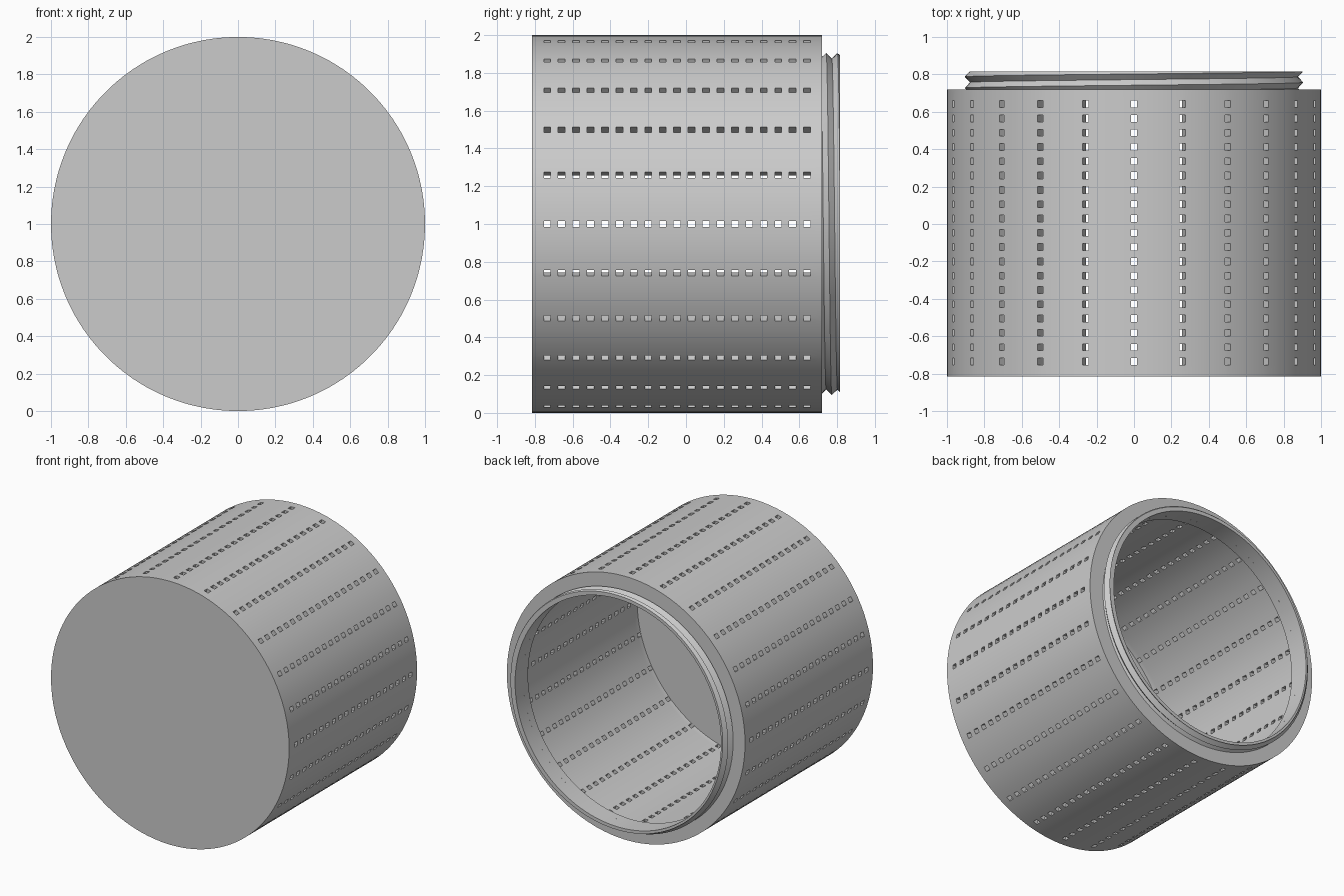
import bpy
import bmesh
from math import cos, sin, pi, radians

cube = bpy.data.objects.get("Cube")
if cube:
    bpy.data.objects.remove(cube, do_unlink=True)

FRONT, SHOULDER, TIP = -0.815, 0.72, 0.815
BORE, WALL = 0.865, 0.06
ROWS, HOLES = 24, 19

grey = bpy.data.materials.new("light_grey")
grey.use_nodes = True
tone = (0.6, 0.6, 0.6, 1)
grey.diffuse_color = tone
grey.node_tree.nodes["Principled BSDF"].inputs["Base Color"].default_value = tone


def lathe(name, angles, profile, is_hole=lambda i, j: False, thickness=0):
    """Sweep profile(angle) -> [(radius, y)] around the y axis, leaving holes open."""
    bm = bmesh.new()
    columns = [[bm.verts.new((r * cos(a), y, 1 - r * sin(a))) for r, y in profile(a)]
               for a in angles]
    for i, col in enumerate(columns):
        nxt = columns[(i + 1) % len(columns)]
        for j in range(len(col) - 1):
            if not is_hole(i, j):
                bm.faces.new((col[j], col[j + 1], nxt[j + 1], nxt[j]))
    bmesh.ops.remove_doubles(bm, verts=bm.verts, dist=1e-5)
    bmesh.ops.recalc_face_normals(bm, faces=bm.faces)
    mesh = bpy.data.meshes.new(name)
    bm.to_mesh(mesh)
    bm.free()
    mesh.materials.append(grey)
    obj = bpy.data.objects.new(name, mesh)
    bpy.context.collection.objects.link(obj)
    bpy.ops.object.select_all(action="DESELECT")
    obj.select_set(True)
    bpy.context.view_layer.objects.active = obj
    if thickness:
        mod = obj.modifiers.new("wall", "SOLIDIFY")
        mod.thickness = thickness
        mod.offset = -1
        mod.use_even_offset = True
        bpy.ops.object.modifier_apply(modifier=mod.name)
    bpy.ops.object.shade_smooth_by_angle(angle=radians(30))
    return obj


# Perforated drum: closed front, open back, rows of small square holes
half_angle, half_width = 0.017, 0.018
pitch_angle = 2 * pi / ROWS
SPLIT = 4
gap = (pitch_angle - 2 * half_angle) / SPLIT
drum_angles = []
for row in range(ROWS):
    start = row * pitch_angle
    drum_angles.append(start - half_angle)
    drum_angles += [start + half_angle + gap * k for k in range(SPLIT)]

first, last = -0.735, 0.641
step = (last - first) / (HOLES - 1)
drum_profile = [(0, FRONT), (1, FRONT)]
for h in range(HOLES):
    mid = first + h * step
    drum_profile += [(1, mid - half_width), (1, mid + half_width)]
drum_profile += [(1, SHOULDER), (BORE, SHOULDER)]


def drum_hole(i, j):
    return i % (SPLIT + 1) == 0 and j % 2 == 0 and 2 <= j <= 2 * HOLES


lathe("perforated_drum", drum_angles, lambda a: drum_profile, drum_hole, WALL)

# Threaded neck: a single helical ridge clipped at the shoulder and the tip
CREST, VALLEY, LEAD, PHASE = 0.905, 0.877, 0.06, 0.757
BASE = SHOULDER - 0.005


def neck_profile(a):
    shift = PHASE + LEAD * a / (2 * pi)
    points = [(BORE, BASE)]
    for k in range(-6, 7):
        y = min(max(shift + k * LEAD / 2, BASE), TIP)
        turn = ((y - shift) / LEAD) % 1
        depth = 1 - abs(2 * turn - 1)
        points.append((CREST - (CREST - VALLEY) * depth, y))
    return points + [(BORE, TIP), (BORE, BASE)]


lathe("threaded_neck", [2 * pi * i / 120 for i in range(120)], lambda a: neck_profile(a),
      # the ridge advances one turn per lap, so the seam is stitched separately
      lambda i, j: i == 119 and 1 <= j <= 13)

# Seam strip joining the end of the ridge to its start one turn on
seam = bmesh.new()
neck = bpy.data.objects["threaded_neck"]
seam.from_mesh(neck.data)
open_edges = [e for e in seam.edges if e.is_boundary]
bmesh.ops.holes_fill(seam, edges=open_edges, sides=0)
bmesh.ops.triangulate(seam, faces=[f for f in seam.faces if len(f.verts) > 4])
bmesh.ops.recalc_face_normals(seam, faces=seam.faces)
seam.to_mesh(neck.data)
seam.free()
bpy.ops.object.shade_smooth_by_angle(angle=radians(30))
